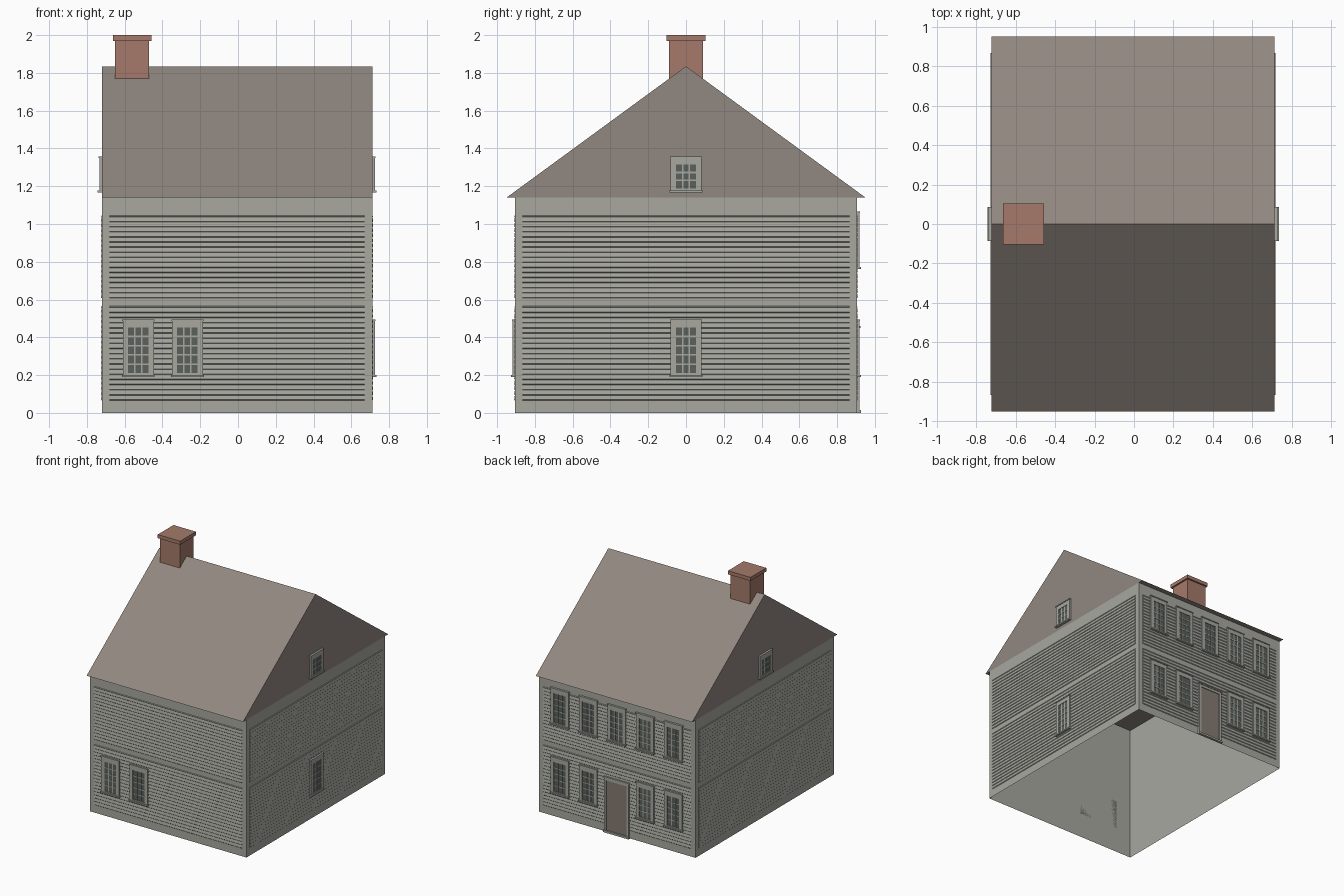
import bpy
import bmesh
from math import radians
from mathutils import Matrix, Vector

default = bpy.data.objects.get("Cube")
if default:
    bpy.data.objects.remove(default, do_unlink=True)


def material(name, rgb):
    linear = [((c / 255 + 0.055) / 1.055) ** 2.4 for c in rgb] + [1]
    mat = bpy.data.materials.new(name)
    mat.use_nodes = True
    mat.diffuse_color = linear
    mat.node_tree.nodes["Principled BSDF"].inputs["Base Color"].default_value = linear
    return mat


PAINT = material("grey paint", (168, 168, 160))
ROOF = material("brown shingle", (145, 135, 128))
BRICK = material("brick", (165, 122, 106))
GLASS = material("dark glass", (91, 97, 93))
DOOR = material("brown door", (134, 122, 114))

# Overall sizes
CX = -0.005
HALF_X, HALF_Y = 0.716, 0.905
EAVE, RIDGE, EAVE_Y = 1.14, 1.835, 0.95

# Each side: turn about z, distance from the centre to the wall
SIDES = {"front": (0, HALF_Y), "right_end": (90, HALF_X),
         "back": (180, HALF_Y), "left_end": (-90, HALF_X)}


def finish(bm, name, mats, side=None):
    """Turn a bmesh into an object; side-local axes are x along, -y outward."""
    bmesh.ops.recalc_face_normals(bm, faces=bm.faces)
    if side:
        angle, dist = SIDES[side]
        bm.transform(Matrix.Translation((CX, 0, 0))
                     @ Matrix.Rotation(radians(angle), 4, "Z")
                     @ Matrix.Translation((0, -dist, 0)))
    mesh = bpy.data.meshes.new(name)
    bm.to_mesh(mesh)
    bm.free()
    for mat in mats:
        mesh.materials.append(mat)
    obj = bpy.data.objects.new(name, mesh)
    bpy.context.collection.objects.link(obj)
    return obj


def box(bm, x, y, z, slot=0):
    """Add a box from three (low, high) ranges."""
    size = Vector((x[1] - x[0], y[1] - y[0], z[1] - z[0]))
    mid = Vector((sum(x) / 2, sum(y) / 2, sum(z) / 2))
    made = bmesh.ops.create_cube(
        bm, size=1, matrix=Matrix.Translation(mid) @ Matrix.Diagonal((*size, 1)))
    for face in {f for v in made["verts"] for f in v.link_faces}:
        face.material_index = slot


def extrude_profile(bm, points, x0, x1, caps=True):
    """Sweep an open (y, z) profile along x."""
    a = [bm.verts.new((x0, y, z)) for y, z in points]
    b = [bm.verts.new((x1, y, z)) for y, z in points]
    for i in range(len(points) - 1):
        bm.faces.new((a[i], a[i + 1], b[i + 1], b[i]))
    if caps:
        bm.faces.new(a)
        bm.faces.new(b[::-1])
    return a, b


# Wall shell, open at the bottom
bm = bmesh.new()
box(bm, (CX - HALF_X, CX + HALF_X), (-HALF_Y, HALF_Y), (0, EAVE))
ends = [f for f in bm.faces if abs(f.normal.z) > 0.5]
bmesh.ops.delete(bm, geom=ends, context="FACES_ONLY")
finish(bm, "walls", [PAINT])

# Gabled roof with a closed underside
bm = bmesh.new()
a, b = extrude_profile(bm, [(-EAVE_Y, EAVE), (0, RIDGE), (EAVE_Y, EAVE)],
                       CX - HALF_X, CX + HALF_X)
bm.faces.new((a[0], b[0], b[2], a[2]))
finish(bm, "roof", [ROOF])

# Chimney shaft and cap
for name, half, z in (("chimney_shaft", 0.09, (1.7, 1.97)),
                      ("chimney_cap", 0.103, (1.97, 2.0))):
    bm = bmesh.new()
    box(bm, (-0.56 - half, -0.56 + half), (-half, half), z)
    finish(bm, name, [BRICK])


def siding(side, half_width, label, z0, z1, boards):
    """Overlapping boards, each with a small lip at its lower edge."""
    step = (z1 - z0) / boards
    points = [(0, z0)]
    for i in range(boards):
        z = z0 + i * step
        points += [(-0.001, z), (-0.005, z + 0.004), (-0.001, z + step)]
    points += [(-0.005, z1 + 0.004), (0, z1 + 0.008)]
    bm = bmesh.new()
    extrude_profile(bm, points, -half_width, half_width)
    finish(bm, f"{side}_{label}_siding", [PAINT], side)


for side, (angle, dist) in SIDES.items():
    half_width = (HALF_Y if dist == HALF_X else HALF_X) - 0.04
    siding(side, half_width, "lower", 0.066, 0.557, 18)
    siding(side, half_width, "upper", 0.607, 1.037, 16)


def window(name, side, x, z0, z1, rows, top=0.04):
    """Casing, sill, cap, glass and glazing bars."""
    w, g = 0.082, 0.054                   # half widths of casing and glass
    low, high = z0 + 0.017, z1 - top
    bm = bmesh.new()
    face = (-0.013, 0)
    for s in (-1, 1):
        box(bm, sorted((x + s * g, x + s * w)), face, (z0, z1))
    box(bm, (x - g, x + g), face, (z0, low))
    box(bm, (x - g, x + g), face, (high, z1))
    box(bm, (x - w - 0.005, x + w + 0.005), (-0.022, 0), (z0 - 0.004, z0 + 0.007))
    box(bm, (x - w - 0.003, x + w + 0.003), (-0.017, 0), (z1 - 0.006, z1 + 0.002))
    box(bm, (x - g, x + g), (-0.0075, 0), (low, high), 1)
    bar = 0.004
    for i in (-1, 1):
        u = x + i * g / 3
        box(bm, (u - bar, u + bar), (-0.0105, -0.007), (low, high))
    for i in range(1, rows):
        z = low + (high - low) * i / rows
        box(bm, (x - g, x + g), (-0.01, -0.007), (z - bar, z + bar))
    finish(bm, name, [PAINT, GLASS], side)


# Front windows
for i, x in enumerate((-0.523, -0.263)):
    window(f"front_window_{i + 1}", "front", x, 0.193, 0.493, 5)

# Back windows: five above, four below around the door
for i in range(-2, 3):
    window(f"back_upper_window_{i + 3}", "back", i * 0.26, 0.765, 1.063, 5)
    if i:
        window(f"back_lower_window_{i + 3}", "back", i * 0.26, 0.193, 0.493, 5)

# End windows
window("right_end_lower_window", "right_end", 0, 0.193, 0.493, 5)
for side in ("right_end", "left_end"):
    window(f"{side}_gable_window", side, 0, 1.171, 1.355, 3)

# Back door with casing, lintel and threshold
bm = bmesh.new()
for s in (-1, 1):
    box(bm, sorted((s * 0.092, s * 0.113)), (-0.014, 0), (0, 0.455))
box(bm, (-0.092, 0.092), (-0.014, 0), (0.43, 0.455))
box(bm, (-0.118, 0.118), (-0.018, 0), (0.45, 0.46))
box(bm, (-0.118, 0.118), (-0.022, 0), (0, 0.016))
box(bm, (-0.092, 0.092), (-0.008, 0), (0.016, 0.43), 1)
finish(bm, "back_door", [PAINT, DOOR], "back")
